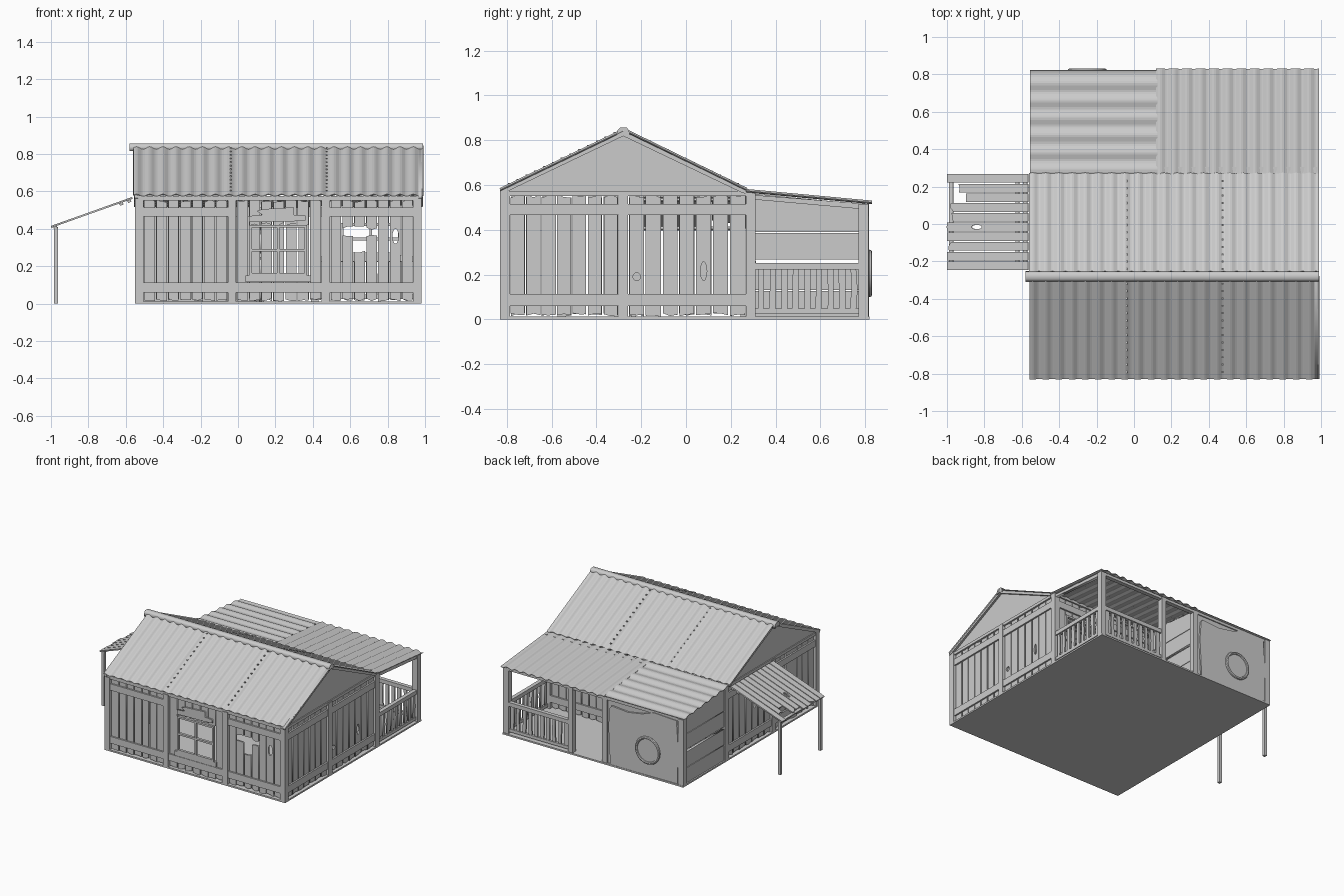
import bpy, math, random
from mathutils import Matrix, Vector

if "Cube" in bpy.data.objects:
    bpy.data.objects.remove(bpy.data.objects["Cube"])
random.seed(4)
R = random.uniform
X, Y, Z = Vector((1, 0, 0)), Vector((0, 1, 0)), Vector((0, 0, 1))


def mesh_object(name, verts, faces):
    me = bpy.data.meshes.new(name)
    me.from_pydata(verts, [], faces)
    me.update()
    ob = bpy.data.objects.new(name, me)
    bpy.context.collection.objects.link(ob)
    return ob


def boxes(name, items):
    """One mesh from many boxes (x0, x1, y0, y1, z0, z1)."""
    verts, faces = [], []
    for b in items:
        n = len(verts)
        x, y, z = sorted(b[:2]), sorted(b[2:4]), sorted(b[4:])
        verts += [(i, j, k) for k in z for j in y for i in x]
        for f in ((0, 2, 3, 1), (4, 5, 7, 6), (0, 1, 5, 4), (2, 6, 7, 3), (0, 4, 6, 2), (1, 3, 7, 5)):
            faces.append([n + q for q in f])
    return mesh_object(name, verts, faces)


def sheet(name, loops, origin, u, v, thick=0.012):
    """Flat board shapes (inner loops become holes) in the plane of u and v."""
    cu = bpy.data.curves.new(name, 'CURVE')
    cu.dimensions, cu.fill_mode, cu.extrude = '2D', 'BOTH', thick / 2
    for loop in loops:
        s = cu.splines.new('POLY')
        s.points.add(len(loop) - 1)
        for p, (a, b) in zip(s.points, loop):
            p.co = (a, b, 0, 1)
        s.use_cyclic_u = True
    tmp = bpy.data.objects.new(name + "_outline", cu)
    bpy.context.collection.objects.link(tmp)
    dg = bpy.context.evaluated_depsgraph_get()
    me = bpy.data.meshes.new_from_object(tmp.evaluated_get(dg))
    bpy.data.objects.remove(tmp)
    ob = bpy.data.objects.new(name, me)
    bpy.context.collection.objects.link(ob)
    m = Matrix((u, v, u.cross(v))).transposed().to_4x4()
    m.translation = Vector(origin)
    ob.matrix_world = m
    return ob


def oval(cu, cv, ru, rv, n=10):
    return [(cu + ru * math.cos(t * math.tau / n), cv + rv * math.sin(t * math.tau / n)) for t in range(n)]


def plank(a, b, lo, hi, rough=0.008):
    m = (a + b) / 2
    j = lambda: R(-rough, rough)
    return [(a, lo + j()), (m, lo + j()), (b, lo + j()), (b, hi + j()), (m, hi + j()), (a, hi + j())]


def wall(name, axis, pos, out, a, b, n=7, splits={}, holes=(), rails=True):
    """Upright planks between a and b, with two rails on the outer face."""
    loops, w = list(holes), (b - a) / n
    for i in range(n):
        l, r = a + i * w + R(.002, .006), a + (i + 1) * w - R(.002, .006)
        if i in splits:
            lo, hi = splits[i]
            loops += [plank(l, r, .02, lo), plank(l, r, hi, .55)]
        else:
            loops.append(plank(l, r, .02, .55))
    org = Y * pos if axis == 'x' else X * pos
    sheet(name + "_planks", loops, org, X if axis == 'x' else Y, Z)
    if rails:
        items = []
        for lo, hi in ((.06, .112), (.465, .515)):
            d = (pos + out * .006, pos + out * .018)
            items.append((a, b, *d, lo, hi) if axis == 'x' else (*d, a, b, lo, hi))
        boxes(name + "_rails", items)


def corrugated(name, origin, along, down, waves, amp=.006):
    """Wavy metal sheet: waves repeat in 'along', ribs run in 'down'."""
    o, along, down = Vector(origin), Vector(along), Vector(down)
    nrm = along.cross(down).normalized()
    nrm = nrm if nrm.z > 0 else -nrm
    n = waves * 8
    verts = []
    for i in range(n + 1):
        p = o + along * i / n + nrm * amp * math.sin(i * math.tau / 8)
        verts += [p, p + down]
    ob = mesh_object(name, verts, [(2 * i, 2 * i + 1, 2 * i + 3, 2 * i + 2) for i in range(n)])
    ob.modifiers.new("thickness", 'SOLIDIFY').thickness = .004
    return ob


def window(name, x0, x1, z0, z1, y, out):
    """Frame with crossbars and a sill."""
    t, d = .014, (y, y + out * .02)
    cx, cz = (x0 + x1) / 2, (z0 + z1) / 2
    boxes(name, [(x0, x0 + t, *d, z0, z1), (x1 - t, x1, *d, z0, z1), (x0, x1, *d, z0, z0 + t),
                 (x0, x1, *d, z1 - t, z1), (cx - .007, cx + .007, *d, z0, z1), (x0, x1, *d, cz - .007, cz + .007),
                 (x0 - .02, x1 + .02, y, y + out * .028, z0 - .035, z0)])


# floor slab and sill beams
boxes("floor", [(-.55, .98, -.83, .82, 0, .012)])
boxes("eave_beams", [(-.55, .98, -.825, -.79, .55, .575), (-.55, .98, .265, .305, .55, .57),
                     (.945, .975, -.82, .3, .55, .572), (-.545, -.515, -.82, .3, .55, .572)])

# upright posts of the main house
w = .044
posts = [(x, x + w, y, y + w, 0, .562) for y in (-.83, .267) for x in (-.55, -.054, .447, .936)]
posts += [(x, x + w, -.302, -.258, 0, .562) for x in (-.55, .936)]
boxes("house_posts", posts)

# front wall
pf = -.806
wall("front_left", 'x', pf, -1, -.506, -.054)
win = {i: (.14, .425) for i in range(1, 6)}
wall("front_middle", 'x', pf, -1, -.01, .447, 7, win, rails=False)
boxes("front_middle_rail", [(-.01, .447, pf - .018, pf - .006, .06, .112)])
wall("front_right", 'x', pf, -1, .491, .936, 7, {1: (.36, .405), 2: (.28, .41), 3: (.36, .40)},
     [oval(.842, .36, .017, .04)])
window("front_window", .06, .37, .15, .42, pf - .02, 1)
sheet("broken_header", [[(.06, .435), (.3, .44), (.36, .445), (.36, .47), (.3, .475), (.3, .515), (.13, .505),
                         (.1, .495), (.13, .475), (.06, .468)]], (0, pf - .014, 0), X, Z)

# side walls
wall("right_front", 'y', .957, 1, -.786, -.302)
wall("right_door", 'y', .957, 1, -.258, .267, 7, {}, [oval(.079, .215, .014, .042), oval(-.22, .19, .017, .018)])
wall("left_front", 'y', -.527, -1, -.786, -.302)
wall("left_door", 'y', -.527, -1, -.258, .267, 7, {}, [oval(-.071, .3, .015, .035)])

# wall between house and porch
wall("inner_left", 'x', .288, 1, -.506, -.054)
wall("inner_middle", 'x', .288, 1, -.01, .447)
wall("inner_right", 'x', .288, 1, .491, .936, 7, {i: (.25, .43) for i in range(1, 6)})
window("inner_window", .55, .87, .26, .43, .285, 1)

# gables with edge trim
for name, x in (("right_gable", .962), ("left_gable", -.532)):
    sheet(name, [[(-.82, .57), (.26, .57), (.26, .577), (-.28, .835), (-.82, .577)]], (x, 0, 0), Y, Z)
    sheet(name + "_trim", [[(-.83, .578), (-.83, .56), (-.81, .565), (-.28, .818), (.25, .565), (.27, .56),
                            (.27, .575), (-.28, .84)]], (x + math.copysign(.012, x), 0, 0), Y, Z, .02)

# main roof, ridge cap and nails
corrugated("front_roof", (-.56, -.28, .845), (1.55, 0, 0), (0, -.55, -.265), 22)
corrugated("back_roof", (-.56, -.28, .845), (1.55, 0, 0), (0, .55, -.268), 22)
sheet("ridge_cap", [[(-.31, .815), (-.305, .845), (-.295, .856), (-.265, .856), (-.255, .845), (-.25, .815),
                     (-.28, .825)]], (.205, 0, 0), Y, Z, 1.57)
nails = []
for x in (-.04, .475):
    for i in range(1, 14):
        for s in (-1, 1):
            y, z = -.28 + s * .55 * i / 14, .852 - .266 * i / 14
            nails.append((x - .004, x + .004, y - .005, y + .005, z - .004, z + .003))
boxes("roof_nails", nails)

# lean-to roofs
corrugated("porch_roof", (.12, .267, .572), (.87, 0, 0), (0, .563, -.052), 12)
corrugated("room_roof", (-.555, .267, .575), (0, .555, -.05), (.68, 0, 0), 6)

# porch posts, beam and railings
boxes("porch_posts", [(.936, .98, .77, .814, 0, .515), (.39, .43, .774, .814, 0, .515), (.1, .14, .774, .814, 0, .515),
                      (-.55, -.506, .774, .818, 0, .515)])
boxes("porch_beams", [(-.55, .98, .78, .812, .495, .515)])
sheet("porch_side_beam", [[(.3, .555), (.3, .535), (.81, .49), (.81, .515)]], (.96, 0, 0), Y, Z, .025)
rails = [(.945, .975, .31, .77, .222, .252), (.95, .97, .31, .77, .025, .048),
         (.43, .936, .78, .81, .222, .252), (.43, .936, .785, .805, .025, .048)]
boxes("porch_rails", rails)


def slat(c):
    a, b = R(.011, .017), R(.011, .017)
    m = R(-.004, .004)
    return [(c - a, .04), (c + b, .04), (c + a + m, .13), (c + b, .23), (c - b, .23), (c - b + m, .13)]


sheet("side_slats", [slat(.335 + .0515 * i) for i in range(9)], (.96, 0, 0), Y, Z)
sheet("back_slats", [slat(.458 + .0505 * i) for i in range(10)], (0, .795, 0), X, Z)

# back room: horizontal boards on both sides
for name, x in (("room_right_boards", .12), ("room_left_boards", -.53)):
    loops = [[(.311, a), (.78, a), (.78, b), (.311, b)] for a, b in ((.012, .127), (.131, .25), (.268, .386))]
    loops.append([(.311, .39), (.78, .39), (.78, .515), (.311, .56)])
    sheet(name, loops, (x, 0, 0), Y, Z, .018)

# back room: rear wall, torn metal sheet and round window
boxes("room_back_wall", [(-.51, .11, .788, .804, .01, .51)])
sheet("torn_sheet", [[(-.5, .015), (.07, .01), (.085, .3), (.075, .44), (.06, .462), (-.08, .45), (-.2, .47),
                      (-.3, .505), (-.49, .495), (-.505, .3)]], (0, .81, 0), X, Z, .014)
bpy.ops.mesh.primitive_torus_add(major_radius=.095, minor_radius=.011, major_segments=32, minor_segments=8,
                                 location=(-.25, .82, .205), rotation=(math.pi / 2, 0, 0))
bpy.context.object.name = "round_window_ring"
bpy.ops.object.shade_smooth_by_angle()
bpy.ops.mesh.primitive_cylinder_add(vertices=32, radius=.092, depth=.01, location=(-.25, .817, .205),
                                    rotation=(math.pi / 2, 0, 0))
bpy.context.object.name = "round_window_glass"

# side awning of broken boards on two poles
L = math.hypot(.435, .155)
u = Vector((.435, 0, .155)).normalized()
starts = [0, 0, .005, 0, 0, .008, .01, .1, .06, 0]
loops = []
for i, s in enumerate(starts):
    a, b = -.25 + .052 * i + .003, -.25 + .052 * (i + 1) - .003
    k = .03 if s > .004 else .002
    loops.append([(s + R(0, k), a), (L, a), (L, b), (s + R(0, k), b), (s + R(0, k), (a + b) / 2)])
loops.append(oval(.17, -.0, .03, .012))
loops[-1] = [(p, q - .016 - .052 + .026) for p, q in loops[-1]]
loops[-1] = [(p, q + (-.25 + .052 * 4 + .026 + .042)) for p, q in loops[-1]]
sheet("awning_boards", loops, (-1, 0, .41), u, Y, .01)
sheet("awning_battens", [[(a, -.245), (a + .02, -.245), (a + .02, .265), (a, .265)] for a in (.015, .39, .435)],
      (-1, 0, .398), u, Y, .012)
boxes("awning_poles", [(-.985, -.963, y, y + .022, 0, .41) for y in (-.245, .243)])
